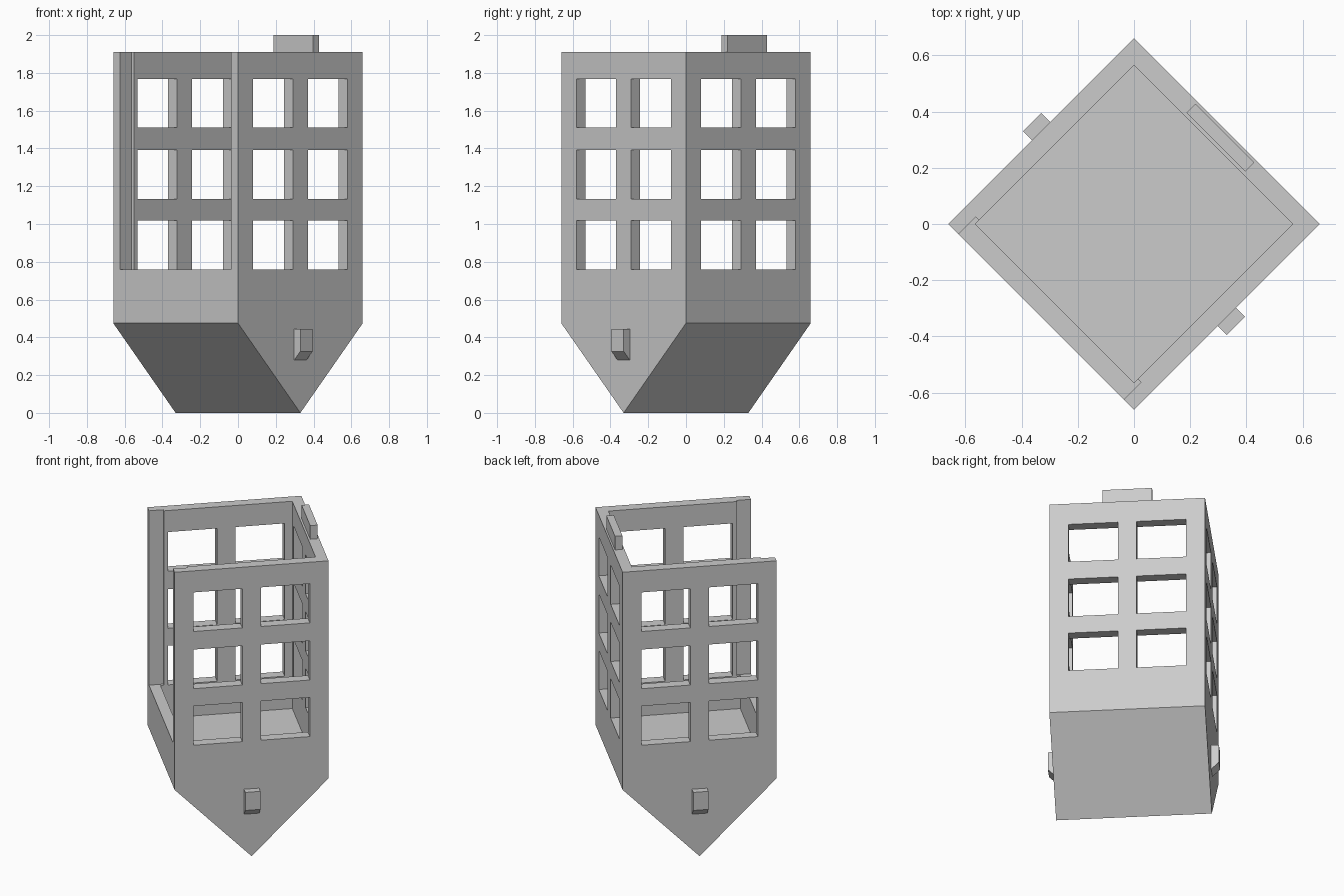
import bpy, bmesh, math
from mathutils import Matrix

if "Cube" in bpy.data.objects:
    bpy.data.objects.remove(bpy.data.objects["Cube"], do_unlink=True)

HALF, INNER = 0.467, 0.4          # outer and inner half widths
EAVE, FLOOR, SILL, TOP = 0.475, 0.543, 0.76, 1.91
TURN = Matrix.Rotation(math.radians(-45), 4, "Z")

grey = bpy.data.materials.new("light_grey")
grey.use_nodes = True
grey.diffuse_color = (0.6, 0.6, 0.6, 1)
grey.node_tree.nodes["Principled BSDF"].inputs["Base Color"].default_value = (0.6, 0.6, 0.6, 1)


def make_object(name, bm):
    bmesh.ops.recalc_face_normals(bm, faces=bm.faces)
    mesh = bpy.data.meshes.new(name)
    bm.to_mesh(mesh)
    bm.free()
    mesh.materials.append(grey)
    obj = bpy.data.objects.new(name, mesh)
    obj.matrix_world = TURN
    bpy.context.collection.objects.link(obj)
    return obj


def prism(bm, points, direction):
    """Extrude a closed outline along a direction."""
    face = bm.faces.new([bm.verts.new(p) for p in points])
    new = bmesh.ops.extrude_face_region(bm, geom=[face])["geom"]
    bmesh.ops.translate(bm, vec=direction,
                        verts=[v for v in new if isinstance(v, bmesh.types.BMVert)])


def boxes(name, limits):
    bm = bmesh.new()
    for x0, x1, y0, y1, z0, z1 in limits:
        prism(bm, [(x0, y0, z0), (x1, y0, z0), (x1, y1, z0), (x0, y1, z0)], (0, 0, z1 - z0))
    return make_object(name, bm)


def cut(target, cutter):
    cutter.hide_render = True
    mod = target.modifiers.new("cut", "BOOLEAN")
    mod.operation, mod.solver, mod.object = "DIFFERENCE", "EXACT", cutter
    bpy.context.view_layer.objects.active = target
    bpy.ops.object.modifier_apply(modifier=mod.name)
    bpy.data.objects.remove(cutter, do_unlink=True)


# Tower body with a wedge-shaped underside
bm = bmesh.new()
prism(bm, [(-HALF, 0, 0), (-HALF, HALF, EAVE), (-HALF, HALF, TOP),
           (-HALF, -HALF, TOP), (-HALF, -HALF, EAVE)], (2 * HALF, 0, 0))
body = make_object("tower_body", bm)

# Open room
cut(body, boxes("room_cutter", [(-INNER, INNER, -INNER, INNER, FLOOR, 2.2)]))

# Window grid: three rows of two on the gable walls and the rear wall
grid = [(s * 0.205 - 0.1485, s * 0.205 + 0.1485, z, z + 0.258)
        for s in (-1, 1) for z in (SILL, 1.133, 1.51)]
cut(body, boxes("gable_window_cutter", [(-0.6, 0.6, *g) for g in grid]))
cut(body, boxes("rear_window_cutter", [(a, b, 0.3, 0.6, c, d) for a, b, c, d in grid]))

# Open side, notched slightly into the neighbouring walls
cut(body, boxes("opening_cutter", [(-0.416, 0.416, -0.6, -0.38, SILL, 2.2)]))

# Tab on the rear wall
boxes("top_tab", [(-0.148, 0.148, 0.412, 0.457, TOP, 2.0)])

# Pegs with a sloping underside on both gables
for side, label in ((1, "front"), (-1, "back")):
    bm = bmesh.new()
    x0, x1 = side * HALF, side * 0.513
    prism(bm, [(x0, -0.046, 0.28), (x1, -0.046, 0.326),
               (x1, -0.046, 0.445), (x0, -0.046, 0.445)], (0, 0.092, 0))
    make_object(label + "_peg", bm)
